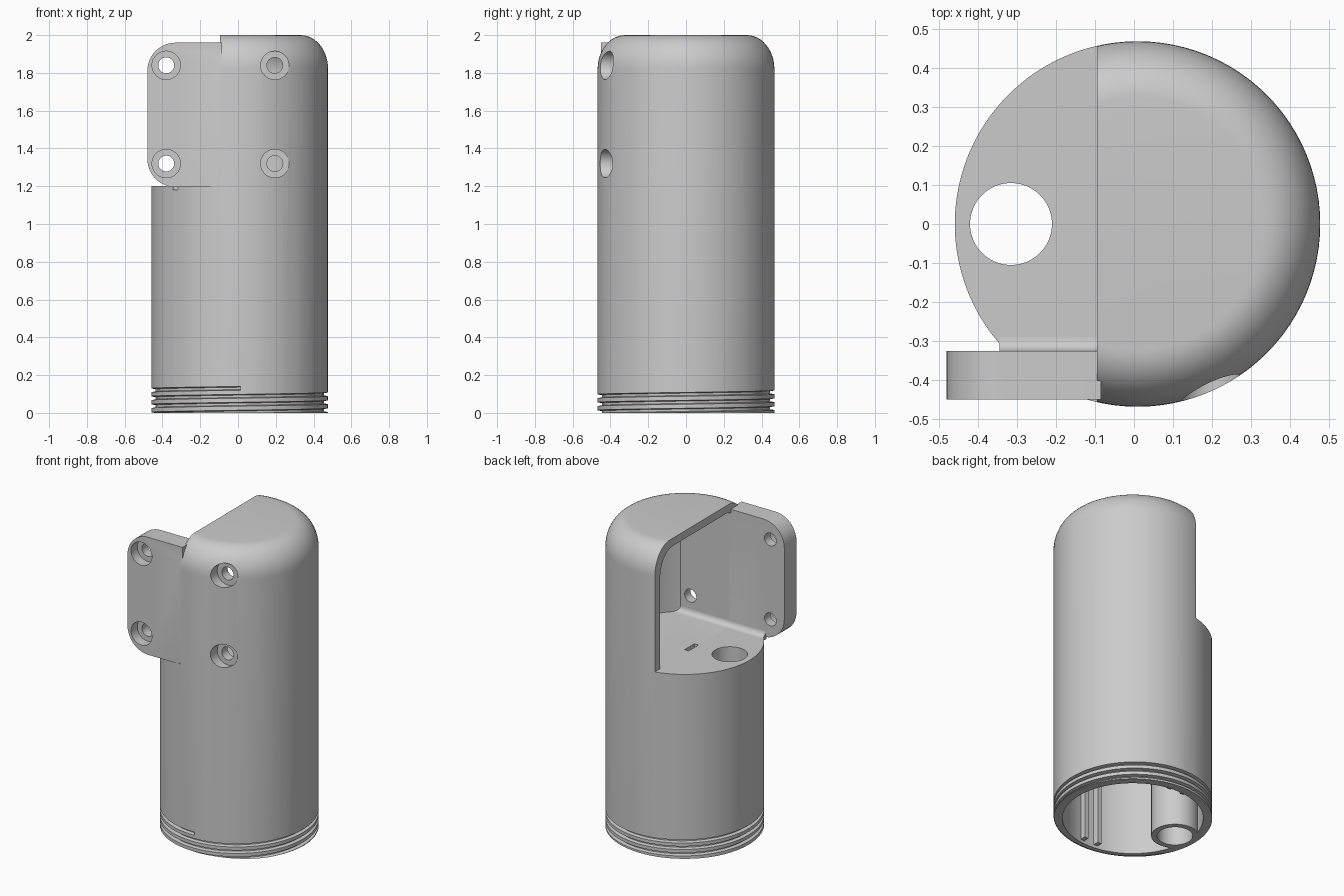
import bpy, bmesh
from math import sin, cos, pi
from mathutils import Matrix, Vector

cube = bpy.data.objects.get("Cube")
if cube:
    bpy.data.objects.remove(cube, do_unlink=True)

CX, R, RI, SEG = 0.009, 0.468, 0.415, 96
FLOOR, CUT_X, PLATE_Y = 1.2, -0.095, -0.325

grey = bpy.data.materials.new("light_grey")
grey.use_nodes = True
grey.diffuse_color = (0.6, 0.6, 0.6, 1)
grey.node_tree.nodes["Principled BSDF"].inputs["Base Color"].default_value = (0.6, 0.6, 0.6, 1)


def finish(bm, name):
    bmesh.ops.recalc_face_normals(bm, faces=bm.faces)
    mesh = bpy.data.meshes.new(name)
    bm.to_mesh(mesh)
    bm.free()
    mesh.materials.append(grey)
    ob = bpy.data.objects.new(name, mesh)
    bpy.context.collection.objects.link(ob)
    return ob


def box(name, lo, hi):
    bm = bmesh.new()
    lo, hi = Vector(lo), Vector(hi)
    m = Matrix.Translation((lo + hi) / 2) @ Matrix.Diagonal((*(hi - lo), 1))
    bmesh.ops.create_cube(bm, size=1, matrix=m)
    return finish(bm, name)


def cylinder(name, x, y, r, z0, z1, seg=48):
    bm = bmesh.new()
    bmesh.ops.create_cone(bm, cap_ends=True, segments=seg, radius1=r, radius2=r, depth=z1 - z0,
                          matrix=Matrix.Translation((x, y, (z0 + z1) / 2)))
    return finish(bm, name)


def bore(name, x, z, r, y0, y1):
    # Cylinder lying along y
    bm = bmesh.new()
    m = Matrix.Translation((x, (y0 + y1) / 2, z)) @ Matrix.Rotation(pi / 2, 4, 'X')
    bmesh.ops.create_cone(bm, cap_ends=True, segments=40, radius1=r, radius2=r,
                          depth=y1 - y0, matrix=m)
    return finish(bm, name)


def dome(name, r, z0, z1, fr, fz):
    # Closed cylinder with an elliptical shoulder
    steps = 12
    prof = [(r, z0)] + [(r - fr + fr * cos(a), z1 - fz + fz * sin(a))
                        for a in (i * pi / 2 / steps for i in range(steps + 1))]
    bm = bmesh.new()
    rings = [[bm.verts.new((CX + q * cos(2 * pi * k / SEG), q * sin(2 * pi * k / SEG), z))
              for k in range(SEG)] for q, z in prof]
    for a, b in zip(rings, rings[1:]):
        for k in range(SEG):
            n = (k + 1) % SEG
            bm.faces.new((a[k], a[n], b[n], b[k]))
    bm.faces.new(rings[0])
    bm.faces.new(rings[-1])
    return finish(bm, name)


def sweep(name, sections):
    # Skin a chain of equal cross-sections and cap the ends
    bm = bmesh.new()
    rings = [[bm.verts.new(p) for p in s] for s in sections]
    n = len(rings[0])
    for a, b in zip(rings, rings[1:]):
        for k in range(n):
            bm.faces.new((a[k], a[(k + 1) % n], b[(k + 1) % n], b[k]))
    bm.faces.new(rings[0])
    bm.faces.new(rings[-1])
    return finish(bm, name)


def combine(ob, other, op):
    mod = ob.modifiers.new(op, 'BOOLEAN')
    mod.operation, mod.object, mod.solver = op, other, 'EXACT'
    bpy.context.view_layer.objects.active = ob
    bpy.ops.object.modifier_apply(modifier=mod.name)
    bpy.data.objects.remove(other, do_unlink=True)


# Outer shell
body = dome("housing_body", R, 0, 2.0, 0.145, 0.18)

# Upper chamber, flat at the mounting wall, and the open side
chamber = dome("chamber", RI, FLOOR, 1.95, 0.125, 0.16)
combine(chamber, box("chamber_limit", (-1, PLATE_Y, 1), (1, 1, 3)), 'INTERSECT')
combine(body, chamber, 'DIFFERENCE')
combine(body, box("side_opening", (-1, -1, FLOOR), (CUT_X, 1, 3)), 'DIFFERENCE')

# Lower cavity
combine(body, cylinder("cavity", CX, 0, RI, -0.1, 1.14, SEG), 'DIFFERENCE')

# Mounting plate with rounded outer corners
rad, x0, x1, z0, z1 = 0.15, -0.48, -0.085, 1.195, 1.96
outline = [(x1, z0), (x1, z1)]
for cz, start in ((z1 - rad, pi / 2), (z0 + rad, pi)):
    for i in range(13):
        a = start + i * pi / 24
        outline.append((x0 + rad + rad * cos(a), cz + rad * sin(a)))
combine(body, sweep("plate", [[(x, y, z) for x, z in outline] for y in (-0.45, PLATE_Y)]), 'UNION')

# Concave fillet between plate and floor
f = 0.035
arc = [(PLATE_Y + f - f * cos(i * pi / 16), FLOOR + f - f * sin(i * pi / 16)) for i in range(9)]
arc += [(PLATE_Y + f, FLOOR - 0.02), (PLATE_Y - 0.01, FLOOR - 0.02), (PLATE_Y - 0.01, FLOOR + f)]
combine(body, sweep("fillet", [[(x, y, z) for y, z in arc] for x in (-0.345, 0.305)]), 'UNION')

# Cable duct and board guide ribs inside the cavity
combine(body, cylinder("duct", -0.315, 0, 0.14, 0, 1.17), 'UNION')
for side in (-1, 1):
    for x in (-0.05, 0.05):
        ys = sorted((side * 0.375, side * 0.43))
        combine(body, box("rib", (x - 0.014, ys[0], 0.02), (x + 0.014, ys[1], 1.17)), 'UNION')
combine(body, cylinder("duct_hole", -0.315, 0, 0.105, -0.1, 1.5), 'DIFFERENCE')
combine(body, box("slot", (-0.09, 0.0, 1.0), (-0.06, 0.1, 1.3)), 'DIFFERENCE')

# Counterbored bolt holes
for x in (-0.38, 0.195):
    for z in (1.32, 1.84):
        combine(body, bore("bolt_hole", x, z, 0.042, -0.6, -0.25), 'DIFFERENCE')
        combine(body, bore("counterbore", x, z, 0.075, -0.6, -0.385), 'DIFFERENCE')

# Helical thread groove at the base
pitch, per_turn = 0.042, 72
section = [(R + 0.02, 0.014), (R + 0.02, -0.014), (R - 0.022, -0.006), (R - 0.022, 0.006)]
turns = []
for i in range(int(per_turn * 3.6)):
    t = i / per_turn
    a = -pi / 2 - 2 * pi * t + 0.01
    turns.append([(CX + q * cos(a), q * sin(a), 0.13 - pitch * t + h) for q, h in section])
combine(body, sweep("thread", turns), 'DIFFERENCE')

# Smooth curves, keep edges crisp
bpy.ops.object.select_all(action='DESELECT')
body.select_set(True)
bpy.context.view_layer.objects.active = body
bpy.ops.object.shade_smooth_by_angle(angle=pi / 6)
